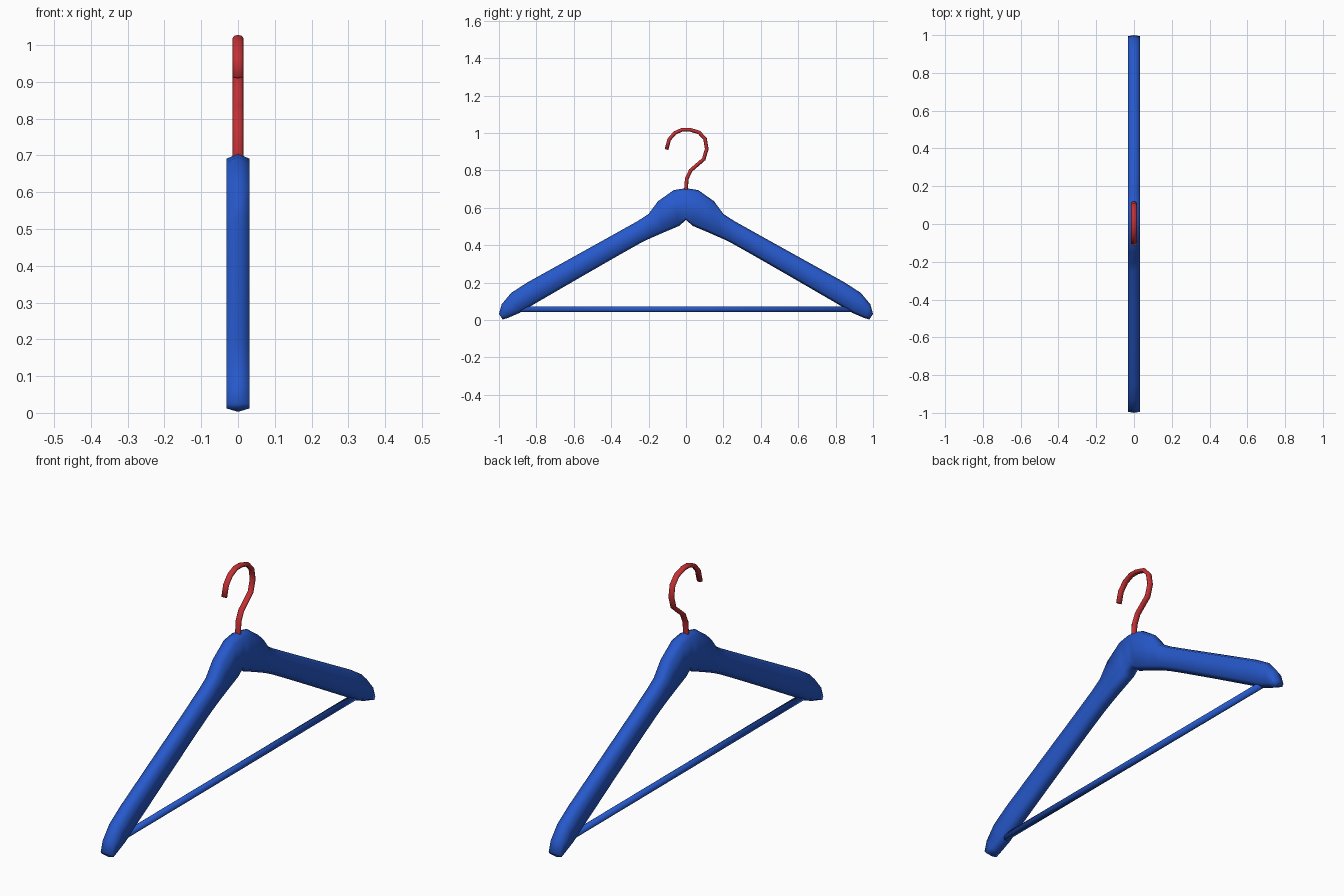
import bpy, bmesh, math
from mathutils import Vector

if "Cube" in bpy.data.objects:
    bpy.data.objects.remove(bpy.data.objects["Cube"])


def material(name, color):
    m = bpy.data.materials.new(name)
    m.diffuse_color = color
    m.use_nodes = True
    m.node_tree.nodes["Principled BSDF"].inputs["Base Color"].default_value = m.diffuse_color
    return m


BLUE = material("blue_paint", (0.02, 0.10, 0.60, 1))
RED = material("red_metal", (0.55, 0.03, 0.035, 1))


def loft(name, rings, mat):
    """Skin a row of equal-sized rings, cap both ends, shade smooth."""
    bm = bmesh.new()
    rows = [[bm.verts.new(p) for p in r] for r in rings]
    n = len(rows[0])
    for a, b in zip(rows, rows[1:]):
        for i in range(n):
            j = (i + 1) % n
            bm.faces.new((a[i], a[j], b[j], b[i]))
    bm.faces.new(rows[0])
    bm.faces.new(rows[-1])
    bmesh.ops.recalc_face_normals(bm, faces=bm.faces)
    me = bpy.data.meshes.new(name)
    bm.to_mesh(me)
    bm.free()
    ob = bpy.data.objects.new(name, me)
    bpy.context.collection.objects.link(ob)
    me.materials.append(mat)
    me.shade_smooth()
    return ob


def tube(name, path, rx, rp, sides, mat):
    """Sweep an ellipse along a path lying in the y-z plane."""
    pts = [Vector((0, y, z)) for y, z in path]
    rings = []
    for i, p in enumerate(pts):
        t = (pts[min(i + 1, len(pts) - 1)] - pts[max(i - 1, 0)]).normalized()
        side = Vector((0, -t.z, t.y))
        angles = [2 * math.pi * k / sides for k in range(sides)]
        rings.append([p + Vector((rx * math.cos(a), 0, 0)) + side * rp * math.sin(a)
                      for a in angles])
    return loft(name, rings, mat)


# Shoulder body: (upper y, z, lower y, z) from the centre out to the tip
half = [
    (0, .705, 0, .535), (.065, .695, .037, .503), (.15, .635, .12, .468),
    (.20, .567, .20, .433), (.257, .53, .25, .408), (.40, .45, .36, .346),
    (.60, .339, .55, .237), (.85, .20, .80, .092), (.935, .145, .89, .038),
    (.985, .085, .95, .012), (1.0, .033, .98, .003),
]
stations = [(-a, b, -c, d) for a, b, c, d in reversed(half[1:])] + half
HALF_WIDTH, CROWN = 0.031, 0.014
rings = []
for uy, uz, ly, lz in stations:
    up, low = Vector((0, uy, uz)), Vector((0, ly, lz))
    inset = (low - up).normalized() * min(CROWN, (low - up).length * 0.3)
    x = Vector((HALF_WIDTH, 0, 0))
    rings.append([up, up + inset + x, low - inset + x,
                  low, low - inset - x, up + inset - x])
loft("shoulder_body", rings, BLUE)

# Trouser bar between the arm ends
tube("trouser_bar", [(-.93, .058), (.93, .058)], .016, .016, 10, BLUE)

# Hook rising from the neck
hook = [(0, .66), (0, .70), (.004, .755), (.025, .80), (.06, .83), (.095, .86),
        (.111, .915), (.102, .968), (.07, 1.003), (.02, 1.018), (-.02, 1.018),
        (-.06, 1.0), (-.09, .965), (-.104, .912)]
tube("hook", hook, .015, .010, 8, RED)
